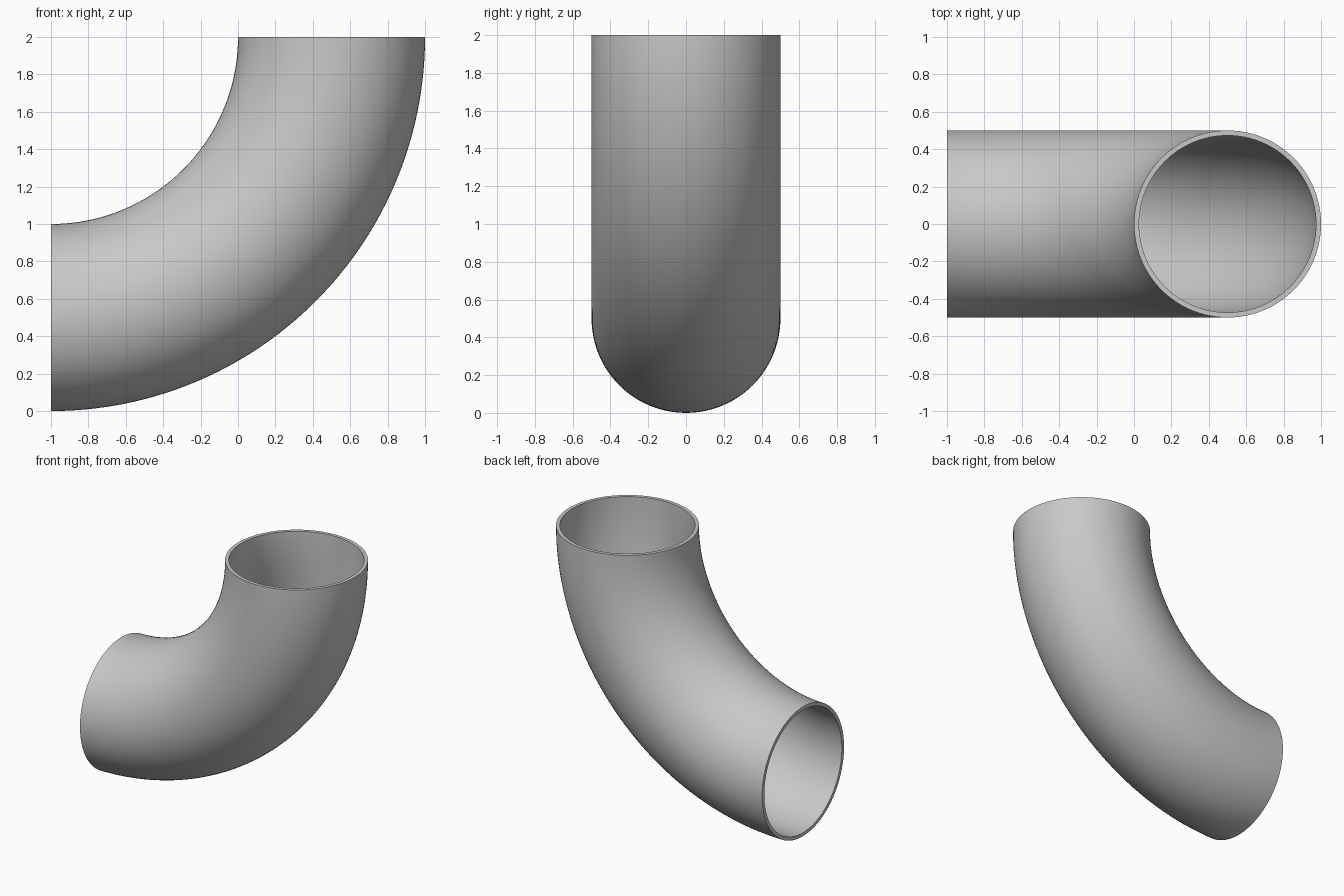
import bpy
import bmesh
from math import cos, sin, pi, radians
from mathutils import Vector

# Remove the default cube
cube = bpy.data.objects.get("Cube")
if cube:
    bpy.data.objects.remove(cube, do_unlink=True)

OUTER, INNER, BEND = 0.5, 0.473, 1.5
SIDES, STEPS = 96, 64
CENTRE = Vector((-1, 0, 2))

# Grey metal
grey = bpy.data.materials.new("grey metal")
grey.use_nodes = True
colour = (0.58, 0.58, 0.58, 1)
grey.diffuse_color = colour
grey.node_tree.nodes["Principled BSDF"].inputs["Base Color"].default_value = colour

bm = bmesh.new()


def wall(radius):
    """Sweep a circle through the quarter bend; return its end rings."""
    rings = []
    for i in range(STEPS + 1):
        a = pi / 2 * i / STEPS
        out = Vector((sin(a), 0, -cos(a)))
        ring = []
        for j in range(SIDES):
            t = 2 * pi * j / SIDES
            p = CENTRE + out * (BEND + radius * cos(t))
            p.y = radius * sin(t)
            ring.append(bm.verts.new(p))
        rings.append(ring)
    for a, b in zip(rings, rings[1:]):
        bridge(a, b)
    return rings[0], rings[-1]


def bridge(a, b):
    for j in range(SIDES):
        k = (j + 1) % SIDES
        bm.faces.new((a[j], a[k], b[k], b[j]))


# Outer and inner walls joined by flat rims at both open ends
for outer_end, inner_end in zip(wall(OUTER), wall(INNER)):
    bridge(outer_end, inner_end)
bmesh.ops.recalc_face_normals(bm, faces=bm.faces)

mesh = bpy.data.meshes.new("pipe_elbow")
bm.to_mesh(mesh)
bm.free()
mesh.materials.append(grey)
pipe = bpy.data.objects.new("pipe_elbow", mesh)
bpy.context.collection.objects.link(pipe)

# Smooth walls with crisp rims
bpy.ops.object.select_all(action="DESELECT")
pipe.select_set(True)
bpy.context.view_layer.objects.active = pipe
bpy.ops.object.shade_smooth_by_angle(angle=radians(30))
